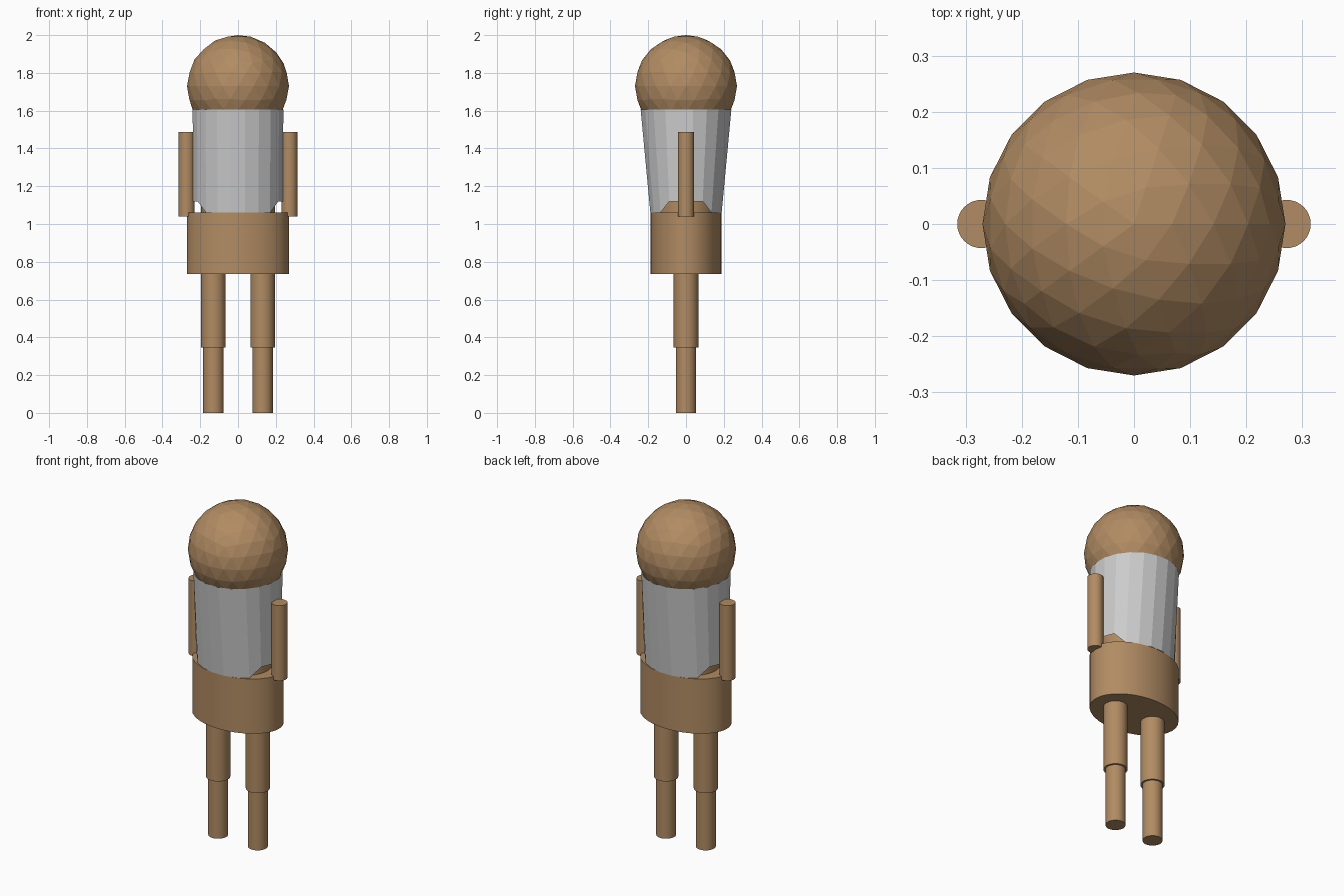
import bpy, bmesh
from math import sin, cos, pi

if "Cube" in bpy.data.objects:
    bpy.data.objects.remove(bpy.data.objects["Cube"])

wood = bpy.data.materials.new("wood")
wood.diffuse_color = (0.44, 0.26, 0.125, 1)
wood.use_nodes = True
wood.node_tree.nodes["Principled BSDF"].inputs["Base Color"].default_value = wood.diffuse_color


def cylinder(name, x, z0, z1, rx, ry=None, sides=32):
    bpy.ops.mesh.primitive_cylinder_add(vertices=sides, radius=1, depth=1,
                                        location=(x, 0, (z0 + z1) / 2))
    ob = bpy.context.object
    ob.name = name
    ob.scale = (rx, ry or rx, z1 - z0)
    bpy.ops.object.transform_apply(location=False, rotation=False, scale=True)
    bpy.ops.object.shade_smooth_by_angle(angle=0.5)
    ob.data.materials.append(wood)
    return ob


# Faceted round head
bpy.ops.mesh.primitive_ico_sphere_add(subdivisions=3, radius=0.27, location=(0, 0, 1.73))
head = bpy.context.object
head.name = "head"
head.data.materials.append(wood)

# Oval hips and the body core under the shirt
cylinder("hips", 0, 0.735, 1.06, 0.27, 0.188)
cylinder("body_core", 0, 1.05, 1.55, 0.195, 0.165)

# Limbs, one of each per side
for side, s in (("left", -1), ("right", 1)):
    cylinder(side + "_thigh", s * 0.13, 0.345, 0.74, 0.065)
    cylinder(side + "_shin", s * 0.13, 0, 0.35, 0.054)
    cylinder(side + "_arm", s * 0.272, 1.04, 1.487, 0.043)

# Shirt: open shell, round at the top, oval at the hem, hem raised under the arms
SIDES = 20
bm = bmesh.new()
top, hem = [], []
for i in range(SIDES):
    a = (i + 0.5) * 2 * pi / SIDES
    c, s = cos(a), sin(a)
    under_arm = abs(s) < 0.5
    top.append(bm.verts.new((0.243 * c, 0.243 * s, 1.605)))
    hem.append(bm.verts.new((0.24 * c, (0.195 if under_arm else 0.191) * s,
                             1.12 if under_arm else 1.06)))
for i in range(SIDES):
    j = (i + 1) % SIDES
    bm.faces.new((hem[i], hem[j], top[j], top[i]))
mesh = bpy.data.meshes.new("shirt")
bm.to_mesh(mesh)
bm.free()
shirt = bpy.data.objects.new("shirt", mesh)
bpy.context.collection.objects.link(shirt)
